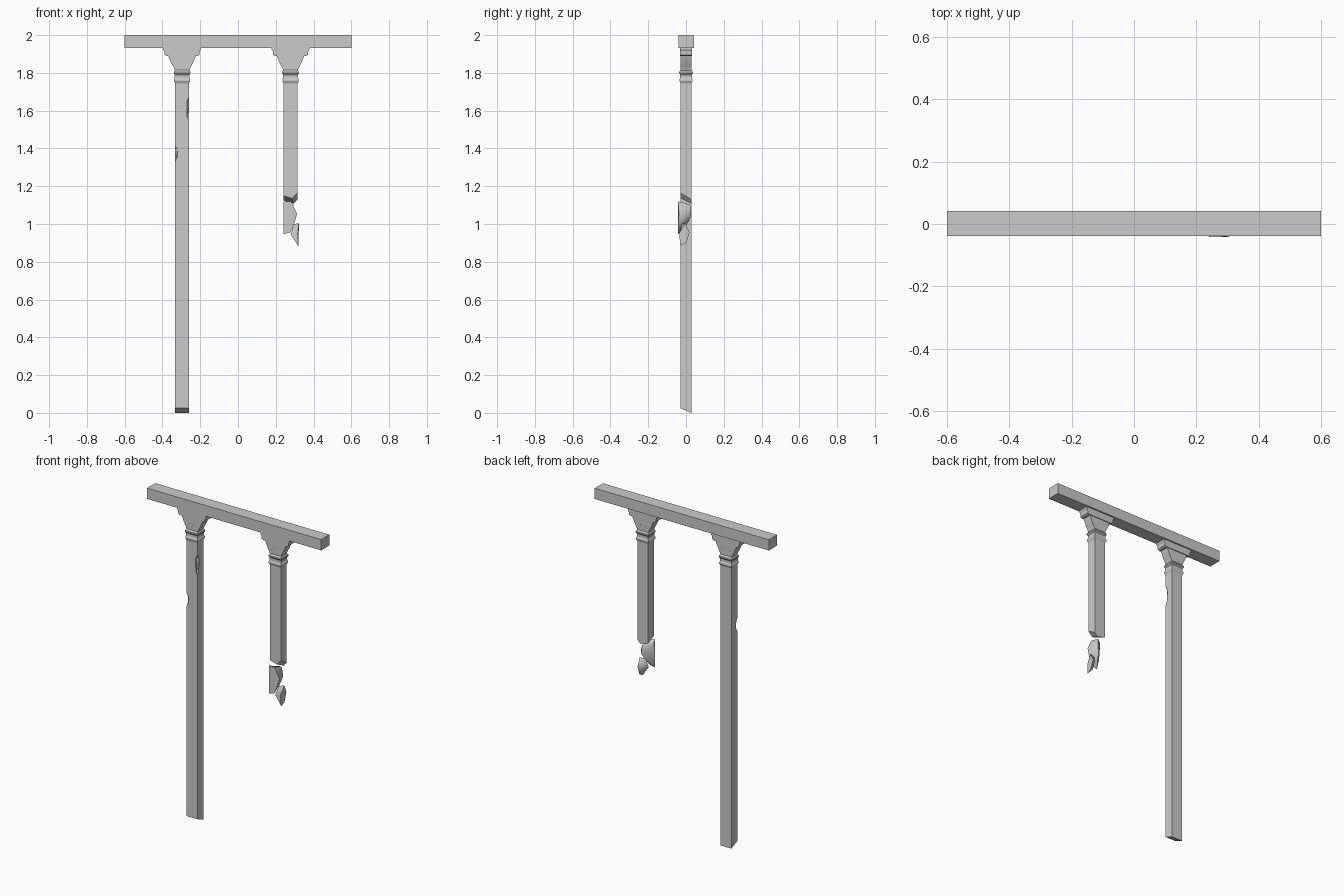
import bpy, bmesh, math
from mathutils import Vector

if "Cube" in bpy.data.objects:
    bpy.data.objects.remove(bpy.data.objects["Cube"])

POST_X = (-0.296, 0.278)
HX, HY = 0.037, 0.029          # post half sizes


def finish(bm, name, smooth=None):
    bmesh.ops.recalc_face_normals(bm, faces=bm.faces)
    me = bpy.data.meshes.new(name)
    bm.to_mesh(me)
    bm.free()
    ob = bpy.data.objects.new(name, me)
    bpy.context.collection.objects.link(ob)
    if smooth:
        bpy.ops.object.select_all(action='DESELECT')
        ob.select_set(True)
        bpy.context.view_layer.objects.active = ob
        bpy.ops.object.shade_smooth_by_angle(angle=math.radians(smooth))
    return ob


def box_bm(x0, x1, y0, y1, z0, z1):
    bm = bmesh.new()
    bmesh.ops.create_cube(bm, size=1)
    for v in bm.verts:
        v.co = ((x0 + x1) / 2 + v.co.x * (x1 - x0),
                (y0 + y1) / 2 + v.co.y * (y1 - y0),
                (z0 + z1) / 2 + v.co.z * (z1 - z0))
    return bm


def snap(bm, a, b, c):
    """Break off everything below the plane through three points."""
    a, b, c = Vector(a), Vector(b), Vector(c)
    n = (b - a).cross(c - a).normalized()
    if n.z > 0:
        n = -n
    r = bmesh.ops.bisect_plane(bm, geom=bm.verts[:] + bm.edges[:] + bm.faces[:],
                               plane_co=a, plane_no=n, clear_outer=True)
    edges = [e for e in r['geom_cut'] if isinstance(e, bmesh.types.BMEdge)]
    bmesh.ops.contextual_create(bm, geom=edges)


def extrude_profile(name, half, xc, hy):
    """Mirror a half profile (x, z) about xc and extrude it in y."""
    pts = half + [(-x, z) for x, z in reversed(half)]
    bm = bmesh.new()
    f = bm.faces.new([bm.verts.new((xc + x, -hy, z)) for x, z in pts])
    r = bmesh.ops.extrude_face_region(bm, geom=[f])
    bmesh.ops.translate(bm, vec=(0, 2 * hy, 0),
                        verts=[v for v in r['geom'] if isinstance(v, bmesh.types.BMVert)])
    return finish(bm, name)


def collar(name, xc, sections):
    """Stack of rectangles (z, growth) around the post."""
    bm = bmesh.new()
    rows = [[bm.verts.new((xc + sx * (HX + g), sy * (HY + g), z))
             for sx, sy in ((-1, -1), (1, -1), (1, 1), (-1, 1))] for z, g in sections]
    for a, b in zip(rows, rows[1:]):
        for i in range(4):
            j = (i + 1) % 4
            bm.faces.new((a[i], a[j], b[j], b[i]))
    bm.faces.new(rows[0])
    bm.faces.new(rows[-1])
    return finish(bm, name)


def shard(name, pts):
    bm = bmesh.new()
    for p in pts:
        bm.verts.new(p)
    r = bmesh.ops.convex_hull(bm, input=bm.verts)
    junk = [v for v in set(r['geom_interior']) | set(r['geom_unused'])
            if isinstance(v, bmesh.types.BMVert) and v.is_valid]
    bmesh.ops.delete(bm, geom=junk, context='VERTS')
    return finish(bm, name, 50)


def chip(ob, loc, size, tilt):
    """Knock a faceted chip out of a post edge."""
    bpy.ops.mesh.primitive_ico_sphere_add(subdivisions=1, radius=1, location=loc,
                                          rotation=(0, tilt, 0.4))
    cut = bpy.context.object
    cut.scale = size
    cut.hide_render = True
    bpy.context.view_layer.objects.active = ob
    m = ob.modifiers.new('chip', 'BOOLEAN')
    m.operation, m.solver, m.object = 'DIFFERENCE', 'EXACT', cut
    bpy.ops.object.modifier_apply(modifier=m.name)
    bpy.data.objects.remove(cut)


# Top beam
finish(box_bm(-0.6, 0.6, -0.039, 0.0415, 1.933, 2.0), 'beam')

# Long left post with slanted foot and two chipped edges
lx, rx = POST_X
bm = box_bm(lx - HX, lx + HX, -HY, HY, -0.05, 1.85)
snap(bm, (lx - HX, -HY, 0.025), (lx + HX, -HY, 0.025), (lx, HY, 0.0))
left = finish(bm, 'left_post')
chip(left, (lx + HX + 0.006, -HY - 0.006, 1.61), (0.022, 0.026, 0.085), 0.05)
chip(left, (lx - HX - 0.005, -HY - 0.006, 1.375), (0.023, 0.022, 0.05), -0.05)

# Broken right post
bm = box_bm(rx - HX, rx + HX, -HY, HY, 1.0, 1.85)
snap(bm, (rx - HX, -HY, 1.15), (rx - HX, HY, 1.125), (0.294, HY, 1.108))
snap(bm, (0.294, HY, 1.108), (rx + HX, HY, 1.13), (0.294, -HY, 1.143))
finish(bm, 'right_post')

# Capitals and collars
for side, xc in zip(('left', 'right'), POST_X):
    extrude_profile(side + '_capital_bracket',
                    [(0.037, 1.81), (0.045, 1.83), (0.056, 1.85),
                     (0.065, 1.87), (0.072, 1.889)], xc, 0.0285)
    extrude_profile(side + '_capital_block',
                    [(0.082, 1.889), (0.092, 1.896), (0.094, 1.915),
                     (0.1, 1.924), (0.1, 1.934)], xc, 0.033)
    collar(side + '_collar', xc,
           [(1.745, 0), (1.757, 0.006), (1.765, 0.006), (1.773, 0.002), (1.79, 0.002),
            (1.797, 0.007), (1.805, 0.007), (1.815, 0)])

# Broken-off splinters under the right post
F = -0.0415
shard('upper_splinter',
      [(0.241, F, 1.12), (0.281, F, 1.12), (0.313, F + 0.004, 1.055), (0.297, F, 1.0),
       (0.278, F, 0.955), (0.241, F, 0.947), (0.241, -0.012, 1.1), (0.243, -0.02, 1.0),
       (0.285, 0.022, 1.103), (0.292, 0.027, 1.05), (0.265, 0.014, 1.06),
       (0.275, 0.016, 1.015), (0.264, -0.006, 0.985), (0.311, 0.0, 1.055),
       (0.297, -0.01, 1.01)])
shard('lower_splinter',
      [(0.295, -0.02, 1.0), (0.322, -0.003, 1.003), (0.32, 0.019, 0.955),
       (0.321, 0.0, 0.9), (0.319, -0.03, 0.884), (0.279, -0.032, 0.945),
       (0.316, -0.036, 0.95), (0.3, 0.012, 0.95), (0.296, 0.002, 0.982),
       (0.302, -0.005, 0.91)])
